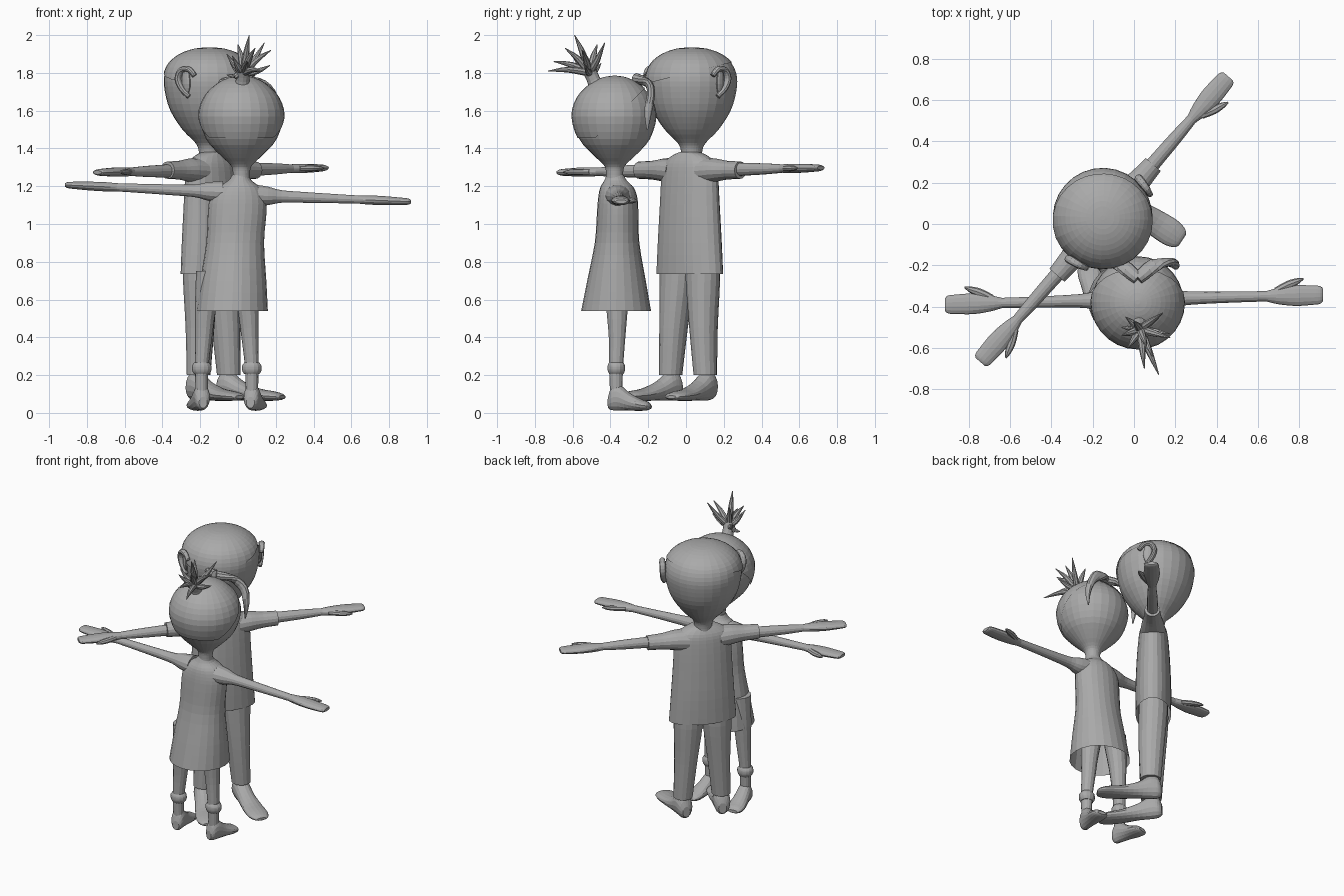
import bpy, bmesh, math
from mathutils import Vector, Matrix

if "Cube" in bpy.data.objects:
    bpy.data.objects.remove(bpy.data.objects["Cube"])

GREY = bpy.data.materials.new("plain_grey")
GREY.diffuse_color = (0.4, 0.4, 0.4, 1)
GREY.use_nodes = True
GREY.node_tree.nodes["Principled BSDF"].inputs["Base Color"].default_value = GREY.diffuse_color
X, Y, Z = Vector((1, 0, 0)), Vector((0, 1, 0)), Vector((0, 0, 1))

# Each figure is modelled facing local -Y with its left side at +X, then turned into place
BOY = Matrix.Translation((-0.14, 0.02, 0)) @ Matrix.Rotation(math.radians(49), 4, 'Z')
GIRL = Matrix.Translation((0, -0.365, 0)) @ Matrix.Rotation(math.pi, 4, 'Z')


def spline(rows, k):
    """Catmull-Rom smoothing of rows of numbers."""
    out = []
    for i in range(len(rows) - 1):
        a, b = rows[max(i - 1, 0)], rows[i]
        c, d = rows[i + 1], rows[min(i + 2, len(rows) - 1)]
        for s in range(k):
            t = s / k
            out.append([0.5 * (2 * q + (r - p) * t + (2 * p - 5 * q + 4 * r - w) * t * t
                               + (3 * q - p - 3 * r + w) * t ** 3)
                        for p, q, r, w in zip(a, b, c, d)])
    return out + [list(rows[-1])]


def loft(name, frame, rows, U=None, V=None, n=20, k=3, caps=(True, True), cuts=()):
    """Skin elliptical rings (x, y, z, half size along U, half size along V)."""
    rows = spline(rows, k)
    pts = [Vector(r[:3]) for r in rows]
    bm = bmesh.new()
    rings = []
    for i, r in enumerate(rows):
        u, v = U, V
        if u is None:  # follow the path
            t = (pts[min(i + 1, len(pts) - 1)] - pts[max(i - 1, 0)]).normalized()
            u = (X - t * X.dot(t)).normalized()
            v = t.cross(u)
        ra, rb = max(r[3], 0.002), max(r[4], 0.002)
        rings.append([bm.verts.new(pts[i] + u * ra * math.cos(2 * math.pi * j / n)
                                   + v * rb * math.sin(2 * math.pi * j / n)) for j in range(n)])
    for a, b in zip(rings, rings[1:]):
        for j in range(n):
            bm.faces.new((a[j], a[(j + 1) % n], b[(j + 1) % n], b[j]))
    if caps[0]:
        bm.faces.new(rings[0])
    if caps[1]:
        bm.faces.new(rings[-1])
    bmesh.ops.recalc_face_normals(bm, faces=bm.faces)
    for co, no in cuts:  # keep the side the normal points to
        bmesh.ops.bisect_plane(bm, geom=bm.verts[:] + bm.edges[:] + bm.faces[:],
                               plane_co=co, plane_no=no, clear_inner=True)
    bm.transform(frame)
    me = bpy.data.meshes.new(name)
    bm.to_mesh(me)
    bm.free()
    me.materials.append(GREY)
    ob = bpy.data.objects.new(name, me)
    bpy.context.collection.objects.link(ob)
    return ob


def upright(name, frame, rows, **kw):
    return loft(name, frame, rows, X, Y, **kw)


def round_rows(x, y, profile, grow=0):
    return [(x, y, z, r + grow, r + grow) for z, r in profile]


def arm(name, frame, s, start, z0, z1, y1, thick):
    """Arm with mitten hand and thumb; z and y drift from shoulder to fingertip."""
    def row(x, w, h, dy=0):
        t = x / 0.92
        return (s * x, y1 * t + dy, z0 + (z1 - z0) * t, w, h)
    loft(name + "_arm", frame, start(row) + [row(0.36, thick, thick), row(0.52, thick * .9, thick * .85),
         row(0.65, .025, .022)], Y, Z, n=14)
    loft(name + "_hand", frame, [row(.64, .025, .022), row(.70, .04, .025), row(.78, .05, .024),
         row(.86, .047, .02), row(.90, .043, .017), row(.915, .03, .01)], Y, Z, n=14)
    loft(name + "_thumb", frame, [row(.68, .02, .016, -.02), row(.74, .022, .016, -.05),
         row(.79, .016, .013, -.068), row(.82, .004, .004, -.08)], Y, Z, n=8)


def foot(name, frame, x, y, turn, rows):
    """Shoe lofted from heel to toe; rows hold distance, height, half width, half height."""
    place = frame @ Matrix.Translation((x, y, 0)) @ Matrix.Rotation(turn, 4, 'Z')
    loft(name, place, [(0, -t, z, w, h) for t, z, w, h in rows], X, Z, n=16)


# ---------- boy ----------
upright("boy_shirt", BOY, [(0, 0, .735, .215, .11), (0, 0, .9, .203, .112), (0, 0, 1.1, .19, .105),
        (0, 0, 1.25, .182, .095), (0, 0, 1.32, .168, .085), (0, 0, 1.362, .11, .066),
        (0, 0, 1.38, .055, .055)], n=24, caps=(False, True))
boy_head = [(1.34, .055), (1.39, .057), (1.43, .075), (1.50, .143), (1.60, .207), (1.70, .236),
            (1.78, .24), (1.85, .212), (1.90, .152), (1.928, .075), (1.935, .004)]
upright("boy_head", BOY, round_rows(0, .015, boy_head), n=28)
upright("boy_hair", BOY, round_rows(0, .015, boy_head, .007), n=28,
        cuts=[(Vector((0, 0, 1.80)), Vector((-.19, -.16, 1)))])
for s, side in ((1, "left"), (-1, "right")):
    z = 1.285
    loft(f"boy_{side}_sleeve", BOY, [(s * .1, 0, z - .005, .08, .07), (s * .18, 0, z, .07, .062),
         (s * .26, 0, z, .056, .05), (s * .355, 0, z, .048, .046)], Y, Z, n=16)
    arm(f"boy_{side}", BOY, s, lambda row: [row(.2, .04, .04)], z, z + .012 * s, .005, .035)
    upright(f"boy_{side}_trouser_leg", BOY, [(s * .09, 0, .85, .095, .09), (s * .092, 0, .7, .092, .09),
            (s * .105, -.01, .45, .072, .08), (s * .122, -.015, .2, .06, .065)], n=16)
    foot(f"boy_{side}_shoe", BOY, s * .125, -.015, s * math.radians(8),
         [(-.068, .12, .025, .035), (-.045, .14, .048, .07), (0, .145, .054, .08), (.08, .118, .055, .052),
          (.18, .097, .064, .034), (.27, .09, .066, .026), (.32, .086, .05, .018), (.335, .084, .03, .008)])
    # ear: curled rim over a small flat lobe
    loft(f"boy_{side}_ear_rim", BOY, [(s * .235, -.085, 1.785, .014, .014), (s * .245, -.055, 1.818, .017, .015),
         (s * .255, -.01, 1.815, .02, .016), (s * .258, .012, 1.77, .02, .016),
         (s * .25, -.008, 1.715, .018, .015), (s * .235, -.045, 1.675, .013, .013)], n=10)
    upright(f"boy_{side}_ear_inner", BOY, [(s * .232, -.03, 1.69, .008, .01), (s * .24, -.03, 1.74, .012, .03),
            (s * .24, -.03, 1.81, .01, .02)], n=10)

# ---------- girl ----------
upright("girl_dress", GIRL, [(.032, .005, .54, .19, .185), (.025, .003, .70, .175, .155),
        (.015, 0, .90, .153, .118), (.005, -.003, 1.05, .155, .11), (0, -.004, 1.13, .15, .105),
        (-.005, 0, 1.19, .118, .09), (-.01, .008, 1.23, .062, .06), (-.014, .01, 1.26, .045, .045)],
        n=24, caps=(False, True))
girl_head = [(1.22, .045), (1.28, .046), (1.315, .06), (1.37, .118), (1.45, .187), (1.57, .222),
             (1.67, .194), (1.74, .128), (1.775, .06), (1.785, .004)]
upright("girl_head", GIRL, round_rows(-.018, .013, girl_head), n=28)
upright("girl_hair", GIRL, round_rows(-.018, .013, girl_head, .007), n=28,
        cuts=[(Vector((0, 0, 1.455)), Z), (Vector((0, .115, 1.455)), Vector((0, 1, 1)))])
# raised fringe over the brow, sweeping into a lock at each side of the face
for s, side in ((1, "left"), (-1, "right")):
    loft(f"girl_{side}_fringe_lock", GIRL, [(-.018, -.10, 1.77, .03, .03), (-.018 + s * .08, -.165, 1.745, .04, .022),
         (-.018 + s * .155, -.18, 1.69, .03, .022), (-.018 + s * .185, -.165, 1.60, .018, .022),
         (-.018 + s * .18, -.16, 1.50, .004, .004)], n=10)
    z1, y1 = (1.207, .025) if s > 0 else (1.118, -.022)
    arm(f"girl_{side}", GIRL, s, lambda row: [row(.08, .07, .06), row(.16, .055, .05), row(.23, .036, .034)],
        1.16 + .005 * s, z1, y1, .029)
    x = .192 if s > 0 else -.073
    upright(f"girl_{side}_leg", GIRL, [(x - .045 * s, 0, .75, .075, .075), (x - .02 * s, 0, .55, .056, .058),
            (x - .01 * s, 0, .40, .045, .045), (x, .005, .24, .036, .038), (x, .005, .08, .032, .032)], n=14)
    upright(f"girl_{side}_sock_cuff", GIRL, [(x, .004, .205, .04, .038), (x, .004, .225, .051, .047),
            (x, .004, .25, .051, .047), (x, .004, .268, .038, .038)], n=14)
    foot(f"girl_{side}_shoe", GIRL, x, .005, s * math.radians(10),
         [(-.042, .055, .022, .03), (-.025, .075, .038, .06), (.01, .085, .044, .072), (.07, .06, .05, .048),
          (.13, .043, .057, .032), (.17, .037, .05, .023), (.187, .033, .03, .01)])

# tuft of pointed hair strands on the back of the crown
WORLD = Matrix.Identity(4)
root = Vector((.03, -.51, 1.80))
loft("girl_tuft_base", WORLD, [(.02, -.46, 1.70, .05, .05), (.025, -.49, 1.765, .035, .035),
     (.03, -.515, 1.82, .038, .038)], n=12)
tips = [(.06, -.59, 2.0), (-.06, -.54, 1.90), (.175, -.55, 1.92), (.14, -.43, 1.96), (.12, -.73, 1.81),
        (-.03, -.60, 1.89), (.0, -.47, 1.95), (.17, -.53, 1.84), (.05, -.70, 1.86), (-.04, -.45, 1.85),
        (.09, -.64, 1.93), (-.06, -.50, 1.79)]
for i, tip in enumerate(tips):
    tip = Vector(tip)
    mid = root.lerp(tip, .5) + Vector((0, 0, -.012 if i % 2 else .012))
    loft(f"girl_tuft_strand_{i + 1}", WORLD, [(*root, .02, .02), (*mid, .016, .016), (*tip, .002, .002)], n=8)
